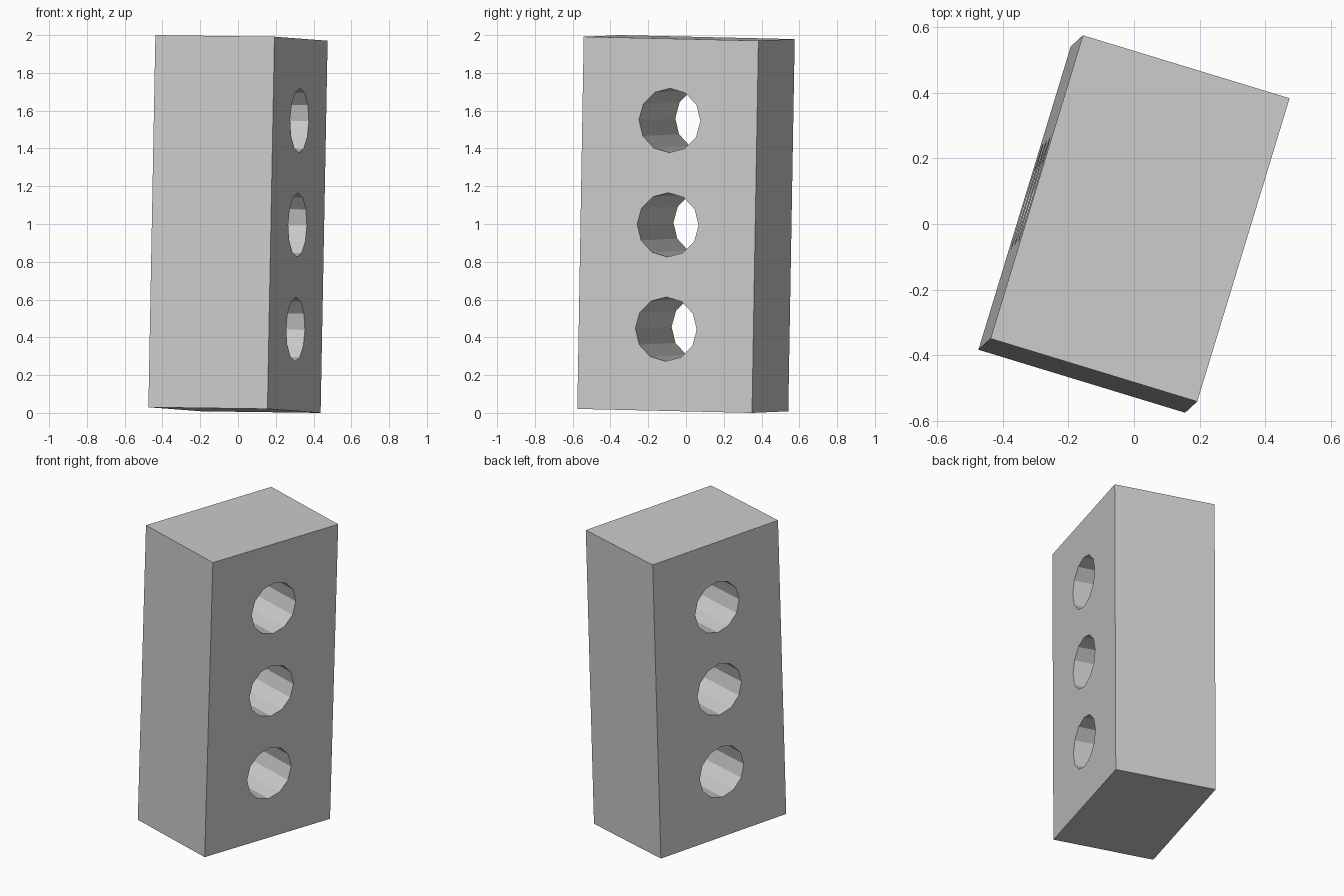
import bpy, bmesh
from math import radians
from mathutils import Matrix, Vector

if "Cube" in bpy.data.objects:
    bpy.data.objects.remove(bpy.data.objects["Cube"])

WIDTH, DEPTH, HEIGHT = 0.659, 0.967, 1.971
HOLE_RADIUS, HOLE_SPACING, HOLE_SIDES = 0.17, 0.5525, 12


def add_object(name, bm):
    mesh = bpy.data.meshes.new(name)
    bm.to_mesh(mesh)
    bm.free()
    obj = bpy.data.objects.new(name, mesh)
    bpy.context.collection.objects.link(obj)
    return obj


# Slightly leaning, turned frame of the block
up = Vector((0.037, 0.034, 1.9705)).normalized()
side = Vector((0.63, -0.192, -0.0087)).normalized()
back = up.cross(side).normalized()
side = back.cross(up)
frame = Matrix.Translation((0, 0, 1)) @ Matrix((side, back, up)).transposed().to_4x4()

# Solid block
bm = bmesh.new()
bmesh.ops.create_cube(bm, size=1, matrix=Matrix.Diagonal((WIDTH, DEPTH, HEIGHT, 1)))
block = add_object("block", bm)

# Row of three through holes
bm = bmesh.new()
for i in (-1, 0, 1):
    bmesh.ops.create_cone(
        bm, cap_ends=True, segments=HOLE_SIDES, radius1=HOLE_RADIUS,
        radius2=HOLE_RADIUS, depth=WIDTH * 1.5,
        matrix=Matrix.Translation((0, 0, i * HOLE_SPACING)) @ Matrix.Rotation(radians(90), 4, 'Y'))
cutter = add_object("hole_cutter", bm)
cutter.hide_render = True

cut = block.modifiers.new("holes", 'BOOLEAN')
cut.operation = 'DIFFERENCE'
cut.solver = 'EXACT'
cut.object = cutter
bpy.context.view_layer.objects.active = block
bpy.ops.object.modifier_apply(modifier=cut.name)
bpy.data.objects.remove(cutter)

# Place the finished block
block.matrix_world = frame
